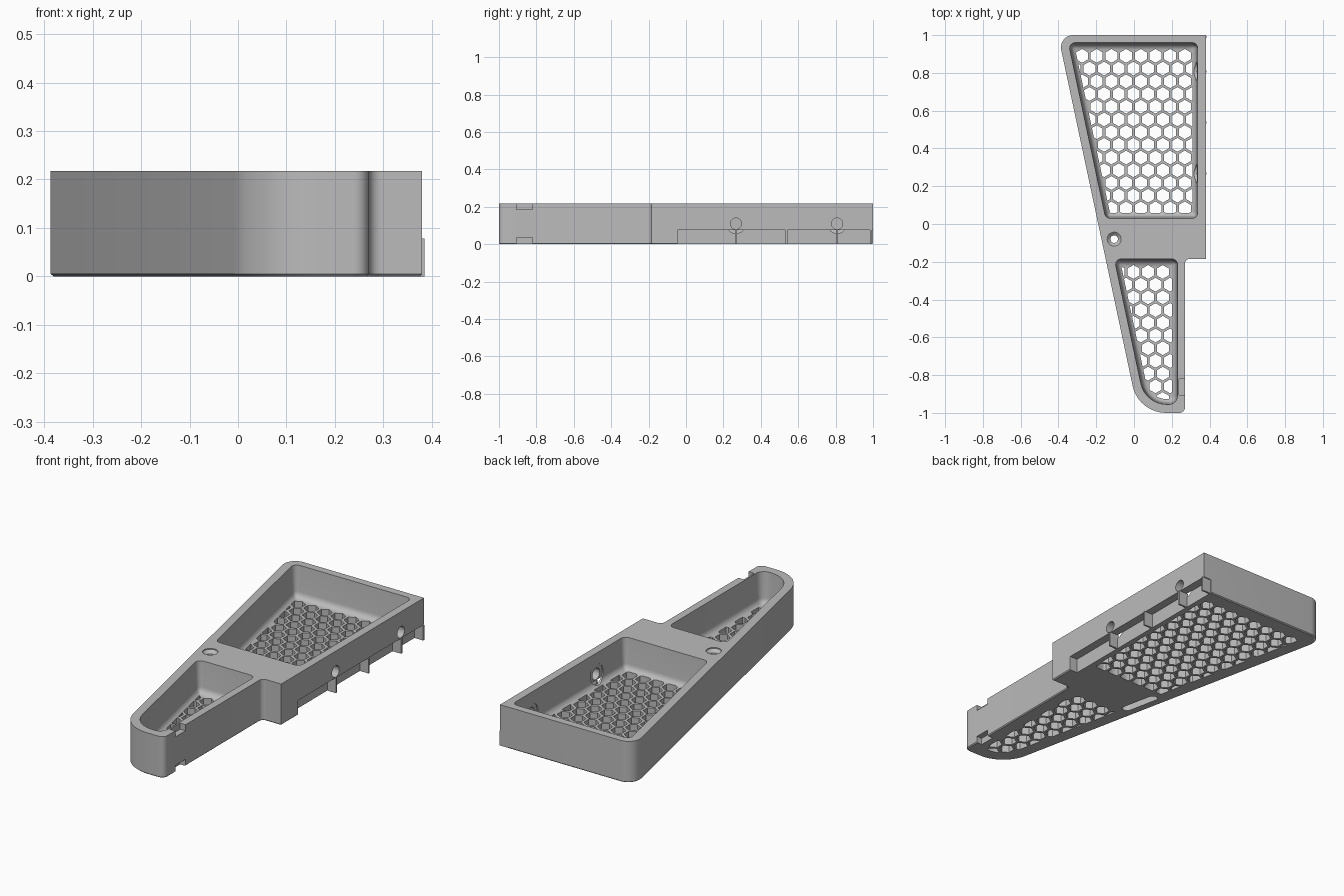
import bpy, bmesh, math
from mathutils import Vector

if "Cube" in bpy.data.objects:
    bpy.data.objects.remove(bpy.data.objects["Cube"])

H = 0.217          # overall height
SLANT = 0.2126     # x shift of the slanted side per unit of y


def slant_x(y, off=0.0):
    return -0.402 + SLANT * (1 - y) + off


def offset(corners, d):
    """Move every edge of a counter-clockwise polygon inwards by d."""
    out, n = [], len(corners)
    for i in range(n):
        p, q, r = (Vector(corners[(i + k) % n]) for k in (-1, 0, 1))
        a, b = (q - p).normalized(), (r - q).normalized()
        na, nb = Vector((-a.y, a.x)), Vector((-b.y, b.x))
        out.append(q + (na + nb) * (d / (1 + na.dot(nb))))
    return out


def rounded(corners, radii, seg=10):
    """Fillet polygon corners with true arcs."""
    out, n = [], len(corners)
    for i in range(n):
        p, q, r = (Vector(corners[(i + k) % n]) for k in (-1, 0, 1))
        if radii[i] <= 0:
            out.append(q)
            continue
        u, v = (p - q).normalized(), (r - q).normalized()
        half = u.angle(v) / 2
        c = q + (u + v).normalized() * (radii[i] / math.sin(half))
        t = radii[i] / math.tan(half)
        s, e = q + u * t - c, q + v * t - c
        a0 = math.atan2(s.y, s.x)
        da = (math.atan2(e.y, e.x) - a0 + math.pi) % (2 * math.pi) - math.pi
        for k in range(seg + 1):
            a = a0 + da * k / seg
            out.append(c + Vector((math.cos(a), math.sin(a))) * radii[i])
    return out


def add_loft(bm, rings):
    """rings: list of (outline, z), all with equal point counts."""
    vs = [[bm.verts.new((p[0], p[1], z)) for p in pts] for pts, z in rings]
    n = len(vs[0])
    bm.faces.new(vs[0][::-1])
    bm.faces.new(vs[-1])
    for a, b in zip(vs, vs[1:]):
        for i in range(n):
            j = (i + 1) % n
            bm.faces.new((a[i], a[j], b[j], b[i]))


def make(name, bm):
    bmesh.ops.recalc_face_normals(bm, faces=bm.faces)
    me = bpy.data.meshes.new(name)
    bm.to_mesh(me)
    bm.free()
    ob = bpy.data.objects.new(name, me)
    bpy.context.collection.objects.link(ob)
    return ob


def loft(name, rings):
    bm = bmesh.new()
    add_loft(bm, rings)
    return make(name, bm)


def box(name, x0, x1, y0, y1, z0, z1):
    pts = [(x0, y0), (x1, y0), (x1, y1), (x0, y1)]
    return loft(name, [(pts, z0), (pts, z1)])


def turned(name, profile, centre, along_x=False, seg=32):
    """Round solid from (radius, position along axis) pairs."""
    rings = [([(r * math.cos(2 * math.pi * k / seg), r * math.sin(2 * math.pi * k / seg))
               for k in range(seg)], z) for r, z in profile]
    ob = loft(name, rings)
    for v in ob.data.vertices:
        x, y, z = v.co
        v.co = Vector((z, x, y) if along_x else (x, y, z)) + Vector(centre)
    return ob


def cut(body, cutter):
    m = body.modifiers.new("cut", 'BOOLEAN')
    m.operation, m.solver, m.object = 'DIFFERENCE', 'EXACT', cutter
    bpy.context.view_layer.objects.active = body
    bpy.ops.object.modifier_apply(modifier=m.name)
    bpy.data.objects.remove(cutter)


def clip(poly, region):
    """Clip a polygon to a convex region."""
    n = len(region)
    for i in range(n):
        a, b = region[i], region[(i + 1) % n]
        nrm = Vector((a.y - b.y, b.x - a.x))
        out = []
        for j, p in enumerate(poly):
            q = poly[(j + 1) % len(poly)]
            dp, dq = (p - a).dot(nrm), (q - a).dot(nrm)
            if dp >= 0:
                out.append(p)
            if dp * dq < 0:
                out.append(p.lerp(q, dp / (dp - dq)))
        poly = out
        if len(poly) < 3:
            return []
    clean = [p for j, p in enumerate(poly) if (p - poly[j - 1]).length > 1e-4]
    return clean if len(clean) > 2 else []


def area(p):
    return abs(sum(p[i - 1].x * p[i].y - p[i].x * p[i - 1].y for i in range(len(p)))) / 2


# Solid tapered body with a small chamfer along the bottom
outer = [(0.27, -1), (0.27, -0.185), (0.38, -0.185), (0.38, 1), (slant_x(1), 1), (slant_x(-1), -1)]
radii = [0.03, 0.025, 0, 0, 0.065, 0.18]
body = loft("tray_body", [(rounded(offset(outer, d), radii), z)
                          for d, z in ((0.005, 0), (0, 0.005), (0, H))])

# Two drafted pockets with filleted floors
upper = [(slant_x(0.03, 0.046), 0.03), (0.337, 0.03), (0.337, 0.96), (slant_x(0.96, 0.046), 0.96)]
lower = [(slant_x(-0.955, 0.046), -0.955), (0.23, -0.955), (0.23, -0.185), (slant_x(-0.185, 0.046), -0.185)]
FLOOR, FIL = 0.05, 0.034
fillet = [(0.008 + FIL * (1 - math.cos(a)), FLOOR + FIL * (1 - math.sin(a)))
          for a in (math.pi / 2 * k / 6 for k in range(6, -1, -1))]
levels = fillet + [(0, H), (0, H + 0.02)]
regions = []
for corners, rr in ((upper, [0.03] * 4), (lower, [0.14, 0.045, 0.03, 0.03])):
    def ring(d):
        return rounded(offset(corners, d), [max(r - d, 0.012) for r in rr], 8)
    cut(body, loft("pocket_cutter", [(ring(d), z) for d, z in levels]))
    regions.append(ring(0.028))

# Honeycomb openings through both floors
PITCH, R = 0.0777, 0.0635 / math.sqrt(3)
bm = bmesh.new()
for row in range(30):
    for col in range(-2, 10):
        c = Vector((-0.275 + PITCH * (col + 0.5 * (row % 2)), 0.89 - row * PITCH * 0.866))
        hexa = [c + R * Vector((math.cos(a), math.sin(a)))
                for a in (math.pi / 6 + k * math.pi / 3 for k in range(6))]
        for reg in regions:
            p = clip(hexa, reg)
            if p and area(p) > 0.0003:
                add_loft(bm, [(p, -0.02), (p, 0.1)])
cut(body, make("honeycomb_cutter", bm))

# Countersunk screw hole in the bridge, with a slot underneath
SX, SY = -0.105, -0.08
cut(body, turned("screw_cutter", [(0.02, -0.02), (0.02, H - 0.02), (0.037, H - 0.005), (0.037, H + 0.02)], (SX, SY, 0)))
slot = []
for k in range(18):
    a = math.pi * (k if k < 9 else k - 1) / 8
    x, y = 0.023 * math.cos(a), 0.023 * math.sin(a) + (0.08 if k < 9 else -0.08)
    slot.append((SX + x - SLANT * y, SY + y))
cut(body, loft("slot_cutter", [(slot, -0.02), (slot, 0.06)]))

# Cross holes in the straight side wall, widened on the inside
for y in (0.267, 0.808):
    cut(body, turned("cross_hole_cutter", [(0.03, 0.28), (0.03, 0.42)], (0, y, 0.11), True))
    cut(body, turned("cross_recess_cutter", [(0.052, 0.30), (0.052, 0.336)], (0, y, 0.11), True))

# Long rebate under the straight side, and clip notches near the tip
cut(body, box("rebate_cutter", 0.335, 0.45, -0.045, 1.05, -0.05, 0.077))
for z0, z1 in ((-0.05, 0.035), (H - 0.032, H + 0.05)):
    cut(body, box("notch_cutter", 0.238, 0.35, -0.905, -0.82, z0, z1))

# Thin fins across the rebate
fins = [box("rebate_fin", 0.33, 0.385, y - 0.005, y + 0.005, 0, 0.078)
        for y in (0.267, 0.537, 0.808, 0.99)]

grey = bpy.data.materials.new("plain_grey")
grey.diffuse_color = (0.5, 0.5, 0.5, 1)
grey.use_nodes = True
grey.node_tree.nodes["Principled BSDF"].inputs["Base Color"].default_value = grey.diffuse_color
for ob in [body] + fins:
    ob.data.materials.clear()
    ob.data.materials.append(grey)
    for p in ob.data.polygons:
        p.material_index = 0
bpy.ops.object.select_all(action='DESELECT')
body.select_set(True)
bpy.context.view_layer.objects.active = body
bpy.ops.object.shade_smooth_by_angle(angle=math.radians(30))
